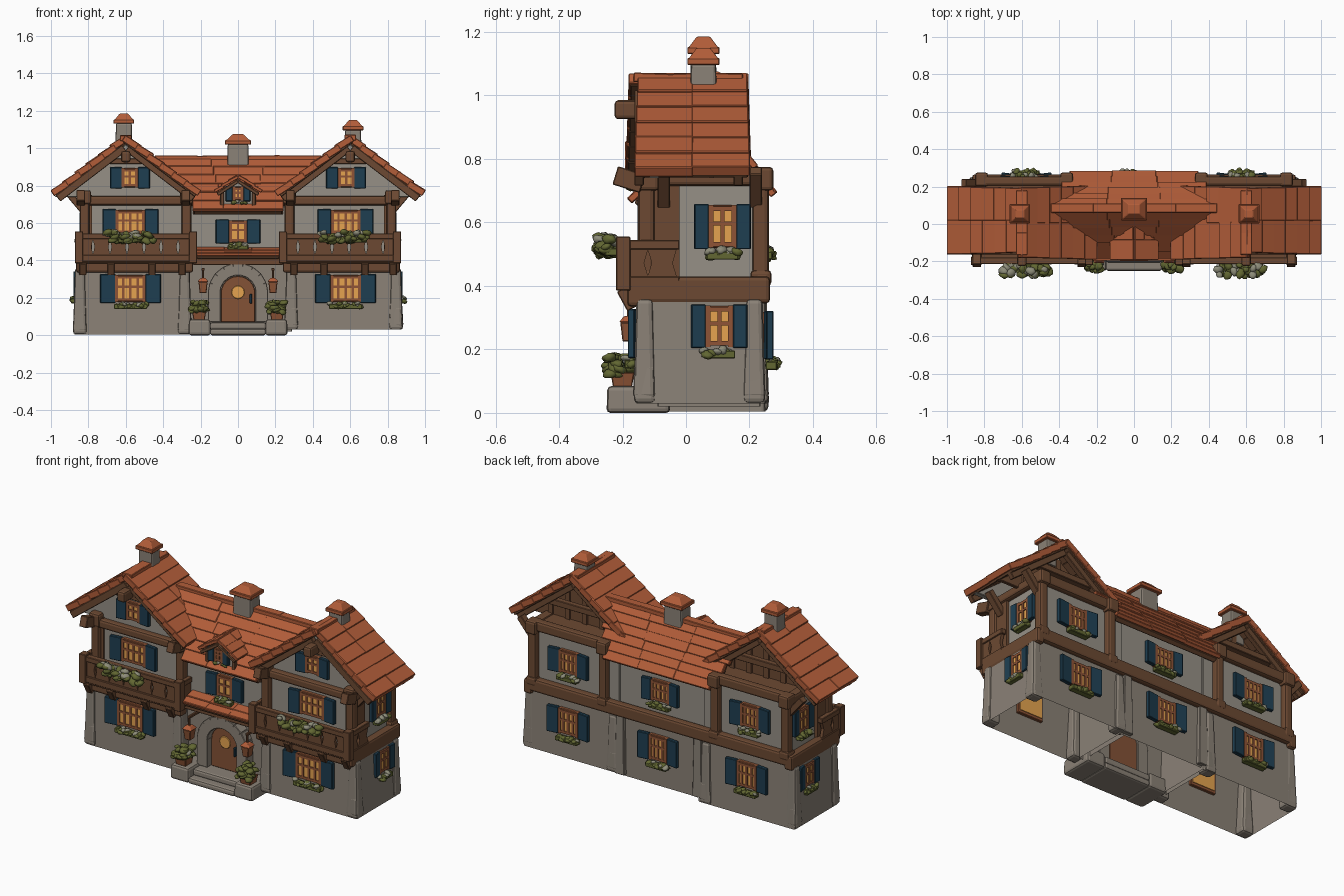
import bpy, bmesh, math, random
from mathutils import Vector, Matrix, Euler

if "Cube" in bpy.data.objects:
    bpy.data.objects.remove(bpy.data.objects["Cube"])
random.seed(4)

def lin(c):
    return tuple((v / 255 / 12.92) if v < 11 else ((v / 255 + .055) / 1.055) ** 2.4 for v in c) + (1,)

COLOURS = dict(stone=(138, 129, 118), plaster=(150, 144, 134), timber=(108, 73, 50), roof_tile=(178, 93, 57),
               shutter_blue=(30, 62, 80), window_glow=(230, 164, 80), leaf=(98, 103, 50),
               pale_flower=(142, 141, 122), window_frame=(142, 84, 54), door_wood=(132, 82, 54))
MATS, NAMES = [], list(COLOURS)
for key, c in COLOURS.items():
    m = bpy.data.materials.new(key)
    m.diffuse_color = lin(c)
    m.use_nodes = True
    m.node_tree.nodes["Principled BSDF"].inputs["Base Color"].default_value = m.diffuse_color
    MATS.append(m)
parts = {}

def paint(part, verts, mat, smooth=False):
    for f in {f for v in verts for f in v.link_faces}:
        f.material_index = NAMES.index(mat)
        f.smooth = smooth

def get(part):
    return parts.setdefault(part, bmesh.new())

def box(part, mat, c, s, rot=(0, 0, 0), top=(1, 1), M=Matrix()):
    R = rot if isinstance(rot, Matrix) else Euler(rot).to_matrix()
    vs = bmesh.ops.create_cube(get(part), size=1)['verts']
    for v in vs:
        k = top if v.co.z > 0 else (1, 1)
        p = Vector((v.co.x * s[0] * k[0], v.co.y * s[1] * k[1], v.co.z * s[2]))
        v.co = M @ (R @ p + Vector(c))
    paint(part, vs, mat)

def span(part, mat, x, y, z, top=(1, 1)):
    box(part, mat, [(a + b) / 2 for a, b in (x, y, z)], [abs(b - a) for a, b in (x, y, z)], top=top)

def prism(part, mat, pts, y0, y1):
    bm = get(part)
    a = [bm.verts.new((x, y0, z)) for x, z in pts]
    b = [bm.verts.new((x, y1, z)) for x, z in pts]
    bm.faces.new(a)
    bm.faces.new(b[::-1])
    for i in range(len(a)):
        bm.faces.new((a[i - 1], a[i], b[i], b[i - 1]))
    paint(part, a + b, mat)

def bush(part, c, size, n, M=Matrix(), pale=.45, rad=.017):
    # clump of flattened leaf blobs, pale blossoms near the top
    for i in range(n):
        off = Vector([random.uniform(-.5, .5) * q for q in size])
        r = random.uniform(.8, 1.25) * rad
        vs = bmesh.ops.create_icosphere(get(part), subdivisions=2, radius=r)['verts']
        R = Euler((random.uniform(-.5, .5), random.uniform(-.5, .5), random.uniform(0, 3))).to_matrix()
        for v in vs:
            q = v.co * random.uniform(.85, 1.15)
            v.co = M @ (R @ Vector((q.x * 1.25, q.y, q.z * .7)) + off + Vector(c))
        paint(part, vs, 'pale_flower' if off.z > 0 and random.random() < pale else 'leaf', True)

def slope(part, ridge, down, along, w0, w1, rows, cols, t=.022, slab=.028):
    # one roof plane: timber boarding covered by overlapping tile courses
    d, a, o = Vector(down), Vector(along).normalized(), Vector(ridge)
    L, e = d.length, Vector(down).normalized()
    n = a.cross(e)
    if n.z < 0:
        a, n = -a, -n
    R = Matrix((a, e, n)).transposed()
    for i in range(rows):
        f = (i + .5) / rows
        w = w0 + (w1 - w0) * f
        box(part + '_boarding', 'timber', o + d * f - n * slab * .6, (w * .98, L / rows * 1.02, slab), R)
        for j in range(cols):
            c = o + d * f + a * w * ((j + .5) / cols - .5) + n * (.020 - t / 2 + random.uniform(-.002, .003))
            tilt = Matrix.Rotation(.08 + random.uniform(-.02, .02), 3, 'X')
            box(part, 'roof_tile', c, (w / cols * 1.03, L / rows * random.uniform(1.2, 1.34), t), R @ tilt)

def window(pos, ang, w, h, sh, planter=True):
    M = Matrix.Translation(pos) @ Matrix.Rotation(math.radians(ang), 4, 'Z')
    box('window_frames', 'window_frame', (0, 0, 0), (w + .01, .03, h + .02), M=M)
    box('window_panes', 'window_glow', (0, 0, 0), (w - .012, .038, h - .012), M=M)
    for k in ((-.5, 0, .5) if w > .1 else (0,)):
        box('window_bars', 'window_frame', (k * w * .5, -.02, 0), (.013, .008, h), M=M)
    box('window_bars', 'window_frame', (0, -.02, h * .08), (w, .008, .012), M=M)
    for s in (-1, 1):
        box('window_bars', 'window_frame', (s * (w / 2 - .004), -.016, 0), (.016, .016, h + .02), M=M)
        box('window_bars', 'window_frame', (0, -.016, s * (h / 2 - .002)), (w, .016, .014), M=M)
        x = s * (w / 2 + sh / 2 + .004)
        box('shutters', 'shutter_blue', (x, -.018, 0), (sh, .022, h + .028), (0, 0, s * -.12), M=M)
    if planter:
        z = -h / 2 - .03
        box('window_planters', 'leaf', (0, -.026, z - .004), (w + .02, .036, .026), M=M)
        bush('planter_foliage', (0, -.03, z + .004), (w + .02, .022, .022), int(w * 130) + 4, M, rad=.014)

def chimney(x, y, z0, z1, w, dp):
    span('chimneys', 'stone', (x - w / 2, x + w / 2), (y - dp / 2, y + dp / 2), (z0, z1), (.93, .93))
    box('chimney_caps', 'roof_tile', (x, y, z1 + .007), (w * 1.2, dp * 1.2, .022))
    box('chimney_caps', 'roof_tile', (x, y, z1 + .033), (w * 1.1, dp * 1.1, .034), top=(.45, .45))

# central block
span('centre_ground_wall', 'stone', (-.29, .29), (-.09, .235), (.02, .41))
span('centre_upper_wall', 'plaster', (-.31, .31), (-.10, .215), (.40, .69))
span('centre_beams', 'timber', (-.24, .24), (-.15, -.08), (.375, .42))
span('centre_beams', 'timber', (-.24, .24), (-.13, -.09), (.645, .68))
slope('main_roof', (0, .085, .94), (0, -.25, -.275), (1, 0, 0), .92, .44, 6, 3)
slope('main_roof', (0, .085, .94), (0, .18, -.255), (1, 0, 0), .92, .66, 6, 3)
for j in range(4):
    box('main_ridge_tiles', 'roof_tile', (-.33 + j * .22, .085, .948), (.23, .05, .026), (0, random.uniform(-.02, .02), 0))
slope('door_awning', (0, -.10, .452), (0, -.085, -.03), (1, 0, 0), .44, .45, 2, 3, .018, .014)

# wings, mirrored left and right
TH = math.atan2(.294, .385)
for s in (-1, 1):
    X = lambda a, b: (min(s * a, s * b), max(s * a, s * b))
    base = .03 if s > 0 else .005
    span('wing_ground_walls', 'stone', X(.25, .875), (-.156, .25), (base, .39), (.95, .94))
    for x, y in ((.845, -.13), (.285, -.13), (.845, .215), (.30, .225)):
        h = .36 - base
        box('stone_buttresses', 'stone', (s * x, y, base + h / 2), (.075, .07, h), top=(.7, .75))
        box('corner_stones', 'stone', (s * x, y, base + .07), (.076, .071, .11), (0, 0, random.uniform(-.08, .08)), (.85, .9))
    span('wing_upper_walls', 'plaster', X(.27, .815), (-.115, .225), (.38, .75))
    prism('gable_walls', 'plaster', [(s * .22, .74), (s * .98, .74), (s * .6, 1.02)], -.115, -.085)
    prism('back_gables', 'timber', [(s * .22, .74), (s * .98, .74), (s * .6, 1.02)], .07, .09)
    for k in range(1, 6):
        hgt = .27 * (1 - abs(k - 3) / 3.3)
        span('gable_planks', 'timber', X(.57 + (k - 3) * .11, .60 + (k - 3) * .11), (.085, .10), (.75, .75 + hgt * .9))
    box('back_collar_beams', 'timber', (s * .6, .155, .87), (.36, .035, .035))
    # timber frame
    span('lower_beams', 'timber', X(.24, .865), (-.185, -.12), (.335, .40))
    span('lower_beams', 'timber', X(.815, .865), (-.185, .265), (.345, .43))
    span('upper_beams', 'timber', X(.25, .85), (-.15, -.10), (.695, .745))
    span('upper_beams', 'timber', X(.79, .845), (-.15, .255), (.715, .765))
    span('upper_beams', 'timber', X(.34, .845), (.205, .255), (.715, .775))
    span('attic_deck', 'timber', X(.30, .835), (-.10, .24), (.735, .755))
    for x, y in ((.82, -.125), (.275, -.125), (.815, .235), (.36, .235)):
        span('posts', 'timber', X(x - .026, x + .026), (y - .026, y + .026), (.38, .75))
        span('post_caps', 'timber', X(x - .034, x + .034), (y - .034, y + .04), (.70, .775))
        span('post_caps', 'timber', X(x - .032, x + .032), (y - .032, y + .034), (.40, .45))
    span('corner_panels', 'timber', X(.78, .832), (-.125, -.02), (.40, .75))
    for x in (.30, .46, .68, .83):
        box('balcony_brackets', 'timber', (s * x, -.175, .365), (.038, .06, .07), (.5, 0, 0))
    for x in (.28, .84):
        box('eave_braces', 'timber', (s * x, -.18, .735), (.045, .09, .06), (-.3, 0, 0))
    for y in (-.07, .22):
        box('eave_braces', 'timber', (s * .865, y, .71), (.035, .04, .14), (0, s * .7, 0))
    # balcony with nearly solid planked rail
    span('balcony_floor', 'timber', X(.235, .86), (-.21, -.10), (.385, .412))
    for z0, z1 in ((.395, .43), (.515, .545)):
        span('balcony_rails', 'timber', X(.225, .865), (-.215, -.18), (z0, z1))
        span('balcony_rails', 'timber', X(.835, .865), (-.21, -.02), (z0, z1))
        span('balcony_rails', 'timber', X(.225, .25), (-.21, -.10), (z0, z1))
    for k in range(7):
        for z, w, tp in ((.449, .094, .78), (.496, .073, 1.29)):
            box('balcony_planks', 'timber', (s * (.275 + k * .091), -.197, z), (w, .018, .047), top=(tp, 1))
    for y in (-.165, -.075):
        for z, w, tp in ((.449, .094, .7), (.496, .066, 1.42)):
            box('balcony_planks', 'timber', (s * .85, y, z), (.018, w, .047), top=(1, tp))
    span('balcony_planks', 'timber', X(.232, .246), (-.2, -.10), (.42, .53))
    for x in (.24, .85):
        span('balcony_posts', 'timber', X(x - .022, x + .022), (-.22, -.175), (.385, .555))
    span('balcony_planters', 'leaf', X(.455, .69), (-.255, -.215), (.495, .52))
    bush('balcony_foliage', (s * .575, -.245, .527), (.25, .055, .05), 48, rad=.019)
    # wing roof: the inner plane reaches further forward than the outer one
    for q, n, y, w in ((1, 'outer', .02, .34), (-1, 'inner', .008, .37)):
        slope('wing_roof_' + n, (s * .6, y, 1.05), (s * q * .383, 0, -.29), (0, 1, 0), w, w + .02, 6, 2, .036, .022)
        for yy in (-.148, .165):
            box('barge_boards', 'timber', (s * (.6 + q * .185), yy, .866), (.445, .03, .04), (0, s * q * TH, 0))
    for k in range(3):
        box('wing_ridge_tiles', 'roof_tile', (s * .6, -.105 + k * .112, 1.055), (.06, .12, .03), (random.uniform(-.04, .04), 0, 0))
    box('ridge_beams', 'timber', (s * .6, -.165, .955), (.05, .12, .06))
    box('collar_beams', 'timber', (s * .6, -.13, .93), (.24, .035, .03))
    # wing windows: front, sides, back
    window((s * .575, -.150, .25), 0, .155, .125, .08)
    window((s * .575, -.120, .605), 0, .15, .11, .07, False)
    window((s * .578, -.120, .842), 0, .08, .085, .062, False)
    window((s * .848, .105, .273), s * 90, .08, .11, .045)
    window((s * .817, .115, .587), s * 90, .08, .115, .045)
    window((s * .575, .243, .245), 180, .12, .125, .07)
    window((s * .585, .228, .585), 180, .11, .11, .07)
    # entrance lanterns and potted shrubs
    box('lanterns', 'window_frame', (s * .187, -.18, .255), (.036, .04, .06), top=(1.35, 1.35))
    box('lanterns', 'roof_tile', (s * .187, -.18, .295), (.06, .062, .02), top=(.5, .5))
    box('lantern_arms', 'timber', (s * .187, -.18, .325), (.012, .012, .06))
    box('lantern_arms', 'timber', (s * .187, -.14, .352), (.016, .10, .016))
    box('shrub_pots', 'window_frame', (s * .208, -.2, .105), (.06, .06, .045), top=(1.25, 1.25))
    bush('shrubs', (s * .208, -.205, .15), (.085, .09, .055), 40, pale=.08, rad=.019)
    span('entrance_plinths', 'stone', X(.145, .265), (-.25, -.05), (0, .085), (.96, .98))
    span('back_pilasters', 'stone', X(.22, .28), (.22, .258), (.03, .37), (.8, .8))

span('back_beam', 'timber', (-.85, .85), (.215, .265), (.365, .44))
window((0, -.103, .555), 0, .09, .10, .07)
window((0, .238, .245), 180, .11, .125, .07)
window((0, .218, .57), 180, .11, .10, .06)

# entrance: steps, arched door, arch stones
span('steps', 'stone', (-.15, .15), (-.25, -.05), (0, .035))
span('steps', 'stone', (-.15, .15), (-.205, -.05), (.03, .07))
arch = [(.092 * math.cos(math.pi * k / 12), .225 + .092 * math.sin(math.pi * k / 12)) for k in range(13)]
prism('door', 'door_wood', [(.092, .07)] + arch + [(-.092, .07)], -.115, -.085)
prism('door_window', 'window_glow', [(.036 * math.cos(k * math.pi / 6), .23 + .036 * math.sin(k * math.pi / 6)) for k in range(12)], -.122, -.115)
span('door_handle', 'shutter_blue', (.062, .076), (-.135, -.11), (.17, .22))
for k in range(9):
    t = math.pi * (k + .5) / 9
    box('door_arch', 'stone', (.127 * math.cos(t), -.115, .225 + .127 * math.sin(t)), (.066, .07, .056), (0, -t, 0))
for s in (-1, 1):
    span('door_arch', 'stone', (s * .127 - .034, s * .127 + .034), (-.15, -.08), (.07, .235))

# dormer
prism('dormer_wall', 'plaster', [(-.085, .68), (.085, .68), (.085, .765), (0, .83), (-.085, .765)], -.155, .02)
window((0, -.158, .758), 0, .05, .055, .038, False)
bush('dormer_flowers', (0, -.172, .712), (.10, .012, .012), 8, pale=.8, rad=.011)
for s in (-1, 1):
    slope('dormer_roof', (0, -.085, .838), (s * .115, 0, -.075), (0, 1, 0), .21, .21, 3, 2, .018, .012)
    box('dormer_trim', 'timber', (s * .055, -.18, .788), (.13, .02, .018), (0, s * .58, 0))
    span('dormer_trim', 'timber', (s * .085 - .01, s * .085 + .01), (-.165, -.14), (.68, .77))

chimney(-.61, .055, .95, 1.135, .092, .085)
chimney(.615, .055, .95, 1.10, .092, .085)
chimney(0, .08, .86, 1.025, .118, .10)

# the ground floor is a hollow shell, open underneath
for name in ('wing_ground_walls', 'centre_ground_wall'):
    bm = parts[name]
    bmesh.ops.delete(bm, geom=[f for f in bm.faces if all(v.co.z < .05 for v in f.verts)], context='FACES_ONLY')

# turn every collected part into an object; soften hard edges
BEVEL = dict(posts=.014, upper_beams=.013, lower_beams=.013, post_caps=.012, wing_ground_walls=.012, stone_buttresses=.015,
             corner_stones=.014, steps=.012, entrance_plinths=.014, chimneys=.01, ridge_beams=.012, back_beam=.013)
for name, bm in parts.items():
    bmesh.ops.recalc_face_normals(bm, faces=bm.faces)
    me = bpy.data.meshes.new(name)
    used = sorted({f.material_index for f in bm.faces})
    for f in bm.faces:
        f.material_index = used.index(f.material_index)
    for i in used:
        me.materials.append(MATS[i])
    bm.to_mesh(me)
    bm.free()
    ob = bpy.data.objects.new(name, me)
    bpy.context.collection.objects.link(ob)
    if not any(w in name for w in ('foliage', 'shrubs', 'flowers', 'pane', 'bars', 'planks')):
        b = ob.modifiers.new('soft_edges', 'BEVEL')
        b.width, b.segments, b.limit_method = BEVEL.get(name, .003), 2 if name in BEVEL else 1, 'ANGLE'
